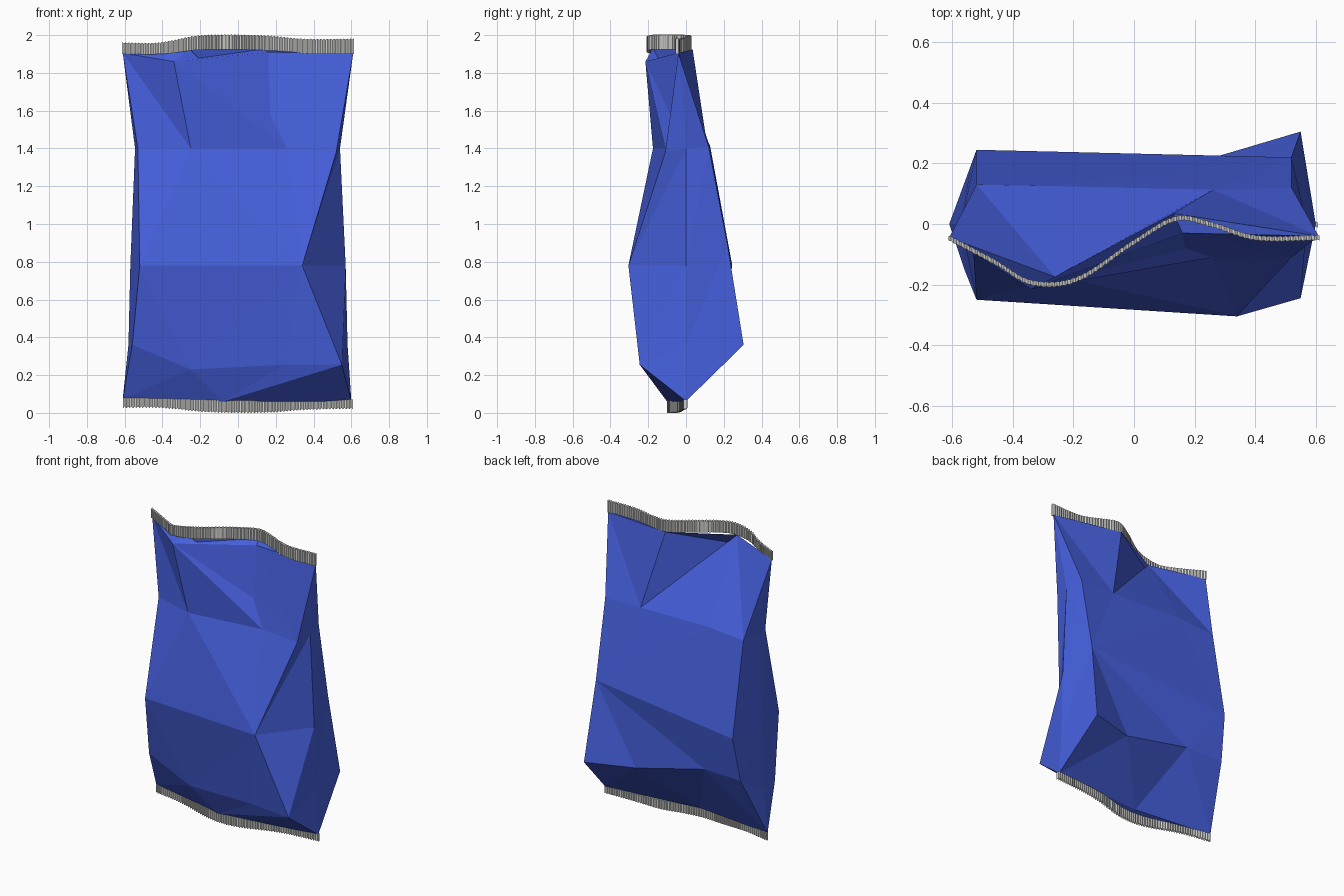
import bpy, bmesh, math

if "Cube" in bpy.data.objects:
    bpy.data.objects.remove(bpy.data.objects["Cube"])


def material(name, rgb):
    m = bpy.data.materials.new(name)
    m.diffuse_color = (*rgb, 1)
    m.use_nodes = True
    m.node_tree.nodes["Principled BSDF"].inputs["Base Color"].default_value = m.diffuse_color
    return m


BLUE = material("bag blue", (0.06, 0.115, 0.72))
FOIL = material("foil grey", (0.64, 0.64, 0.63))


def finish(bm, name, mat):
    bmesh.ops.recalc_face_normals(bm, faces=bm.faces)
    me = bpy.data.meshes.new(name)
    bm.to_mesh(me)
    bm.free()
    me.materials.append(mat)
    ob = bpy.data.objects.new(name, me)
    bpy.context.collection.objects.link(ob)
    return ob


def stitch(bm, up, low, steps):
    """Triangulate between two closed rings; each step advances u(pper) or l(ower)."""
    i = j = 0
    for s in steps:
        a, b = up[i % len(up)], low[j % len(low)]
        if s == "u":
            i += 1
            c = up[i % len(up)]
        else:
            j += 1
            c = low[j % len(low)]
        bm.faces.new((a, b, c))


# crumpled bag: rings run left side -> front -> right side -> back
TOP = [(-.61, -.045, 1.905), (-.34, -.215, 1.86), (.16, -.03, 1.91),
       (.61, -.04, 1.905), (.13, .035, 1.925), (-.26, -.175, 1.93)]
SHOULDER = [(-.545, 0, 1.4), (-.53, -.09, 1.4), (-.25, -.175, 1.4), (.26, -.11, 1.4),
            (.17, -.08, 1.575), (.52, -.11, 1.38), (.54, 0, 1.4), (.52, .12, 1.41),
            (.26, .113, 1.41), (-.26, .125, 1.42), (-.52, .13, 1.4)]
WAIST = [(-.57, 0, .78), (-.52, -.25, .78), (.34, -.305, .78),
         (.57, 0, .78), (.52, .22, .89), (-.52, .245, .78)]
BELLY = [(-.58, 0, .36), (-.56, -.15, .36), (-.25, -.165, .23), (.25, -.21, .255),
         (.55, -.245, .255), (.58, 0, .36), (.55, .305, .36), (.23, .21, .37),
         (-.27, .185, .485), (-.54, .19, .48)]
BASE = [(-.61, 0, .075), (-.08, -.1, .06), (.6, 0, .062), (-.06, -.06, .075)]

bm = bmesh.new()
top, sh, waist, belly, base = [[bm.verts.new(p) for p in ring]
                               for ring in (TOP, SHOULDER, WAIST, BELLY, BASE)]
stitch(bm, top, sh, "llulluluLlluullul".lower())
bm.faces.new((sh[3], sh[5], sh[4]))          # underside of the front fold
stitch(bm, sh[:4] + sh[5:], waist, "ululuuululuululu")
stitch(bm, waist, belly, "ullullululllulul")
stitch(bm, belly, base, "uuluuluuululuu")
for f in ((0, 1, 5), (1, 2, 4, 5), (2, 3, 4)):
    bm.faces.new([top[k] for k in f])
bm.faces.new(base)
finish(bm, "bag_body", BLUE)


def smooth_lookup(pts, x):
    """Monotone smooth interpolation of (x, value) pairs."""
    slopes = []
    for k in range(len(pts)):
        a, b = pts[max(k - 1, 0)], pts[min(k + 1, len(pts) - 1)]
        slopes.append((b[1] - a[1]) / (b[0] - a[0]))
    for k in range(len(pts) - 1):
        (x0, y0), (x1, y1) = pts[k], pts[k + 1]
        if x <= x1 or k == len(pts) - 2:
            h = x1 - x0
            t = (x - x0) / h
            return ((2*t**3 - 3*t*t + 1) * y0 + (t**3 - 2*t*t + t) * h * slopes[k]
                    + (3*t*t - 2*t**3) * y1 + (t**3 - t*t) * h * slopes[k + 1])


def seal(name, half, path, inner, outer, tooth, thick=.016, n=140):
    """Wavy foil strip with a fine toothed outer edge."""
    bm = bmesh.new()
    rows = []
    for i in range(n + 1):
        x = -half + 2 * half * i / n
        y = smooth_lookup(path, x) + (.002 if i % 2 else -.002)
        z0, z1 = smooth_lookup(inner, x), smooth_lookup(outer, x) - (tooth if i % 2 else 0)
        rows.append([bm.verts.new(p) for p in ((x, y - thick/2, z0), (x, y + thick/2, z0),
                                               (x, y + thick/2, z1), (x, y - thick/2, z1))])
    for a, b in zip(rows, rows[1:]):
        for k in range(4):
            bm.faces.new((a[k], a[(k + 1) % 4], b[(k + 1) % 4], b[k]))
    bm.faces.new(rows[0])
    bm.faces.new(rows[-1])
    finish(bm, name, FOIL)


# foil seals
seal("top_seal", .613,
     [(-.613, -.045), (-.46, -.125), (-.34, -.193), (-.19, -.183), (0, -.06), (.14, .018),
      (.25, .0), (.4, -.045), (.613, -.045)],
     [(-.613, 1.9), (-.4, 1.9), (-.2, 1.922), (.13, 1.92), (.35, 1.902), (.613, 1.9)],
     [(-.613, 1.962), (-.42, 1.962), (-.2, 2.0), (.13, 2.0), (.35, 1.982), (.613, 1.982)], .006)
seal("bottom_seal", .608,
     [(-.608, 0), (-.35, -.045), (-.1, -.09), (.05, -.08), (.25, -.03), (.608, -.002)],
     [(-.608, .08), (-.35, .075), (0, .066), (.608, .07)],
     [(-.608, .025), (-.42, .025), (-.15, .002), (.15, .0), (.38, .015), (.608, .02)], -.008)
